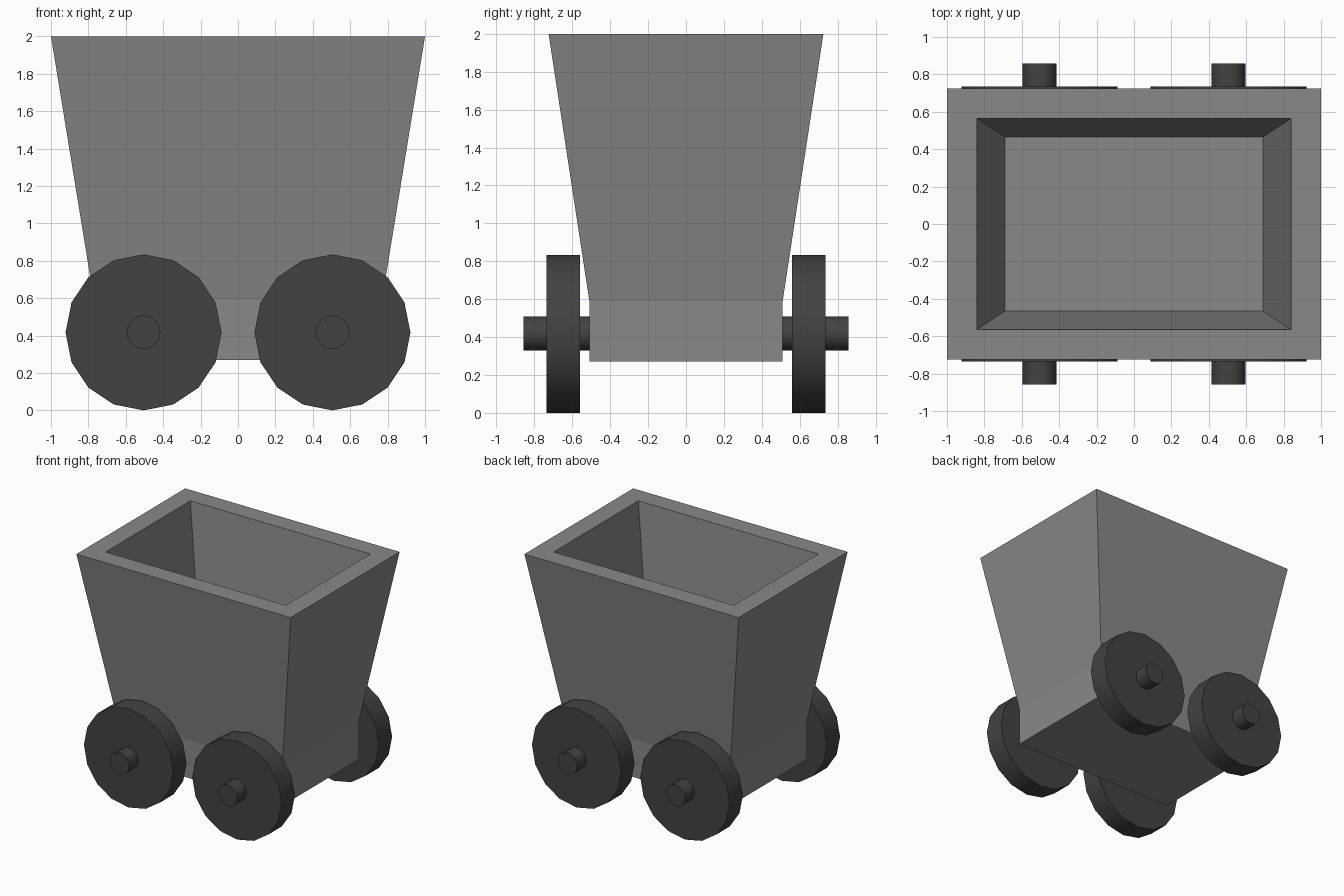
import bpy, bmesh, math
from mathutils import Matrix

if "Cube" in bpy.data.objects:
    bpy.data.objects.remove(bpy.data.objects["Cube"])


def material(name, v):
    m = bpy.data.materials.new(name)
    m.diffuse_color = (v, v, v, 1)
    m.use_nodes = True
    m.node_tree.nodes["Principled BSDF"].inputs["Base Color"].default_value = m.diffuse_color
    return m


GREY = material("cart grey", 0.25)
DARK = material("wheel dark grey", 0.055)


def finish(name, bm, mat):
    bmesh.ops.recalc_face_normals(bm, faces=bm.faces)
    me = bpy.data.meshes.new(name)
    bm.to_mesh(me)
    bm.free()
    me.materials.append(mat)
    ob = bpy.data.objects.new(name, me)
    bpy.context.collection.objects.link(ob)
    return ob


def cylinder(name, x, y, z, r, length, sides):
    """Cylinder lying along y, with one vertex at the top."""
    bm = bmesh.new()
    bmesh.ops.create_cone(bm, cap_ends=True, segments=sides, radius1=r, radius2=r, depth=length,
                          matrix=Matrix.Translation((x, y, z)) @ Matrix.Rotation(math.pi / 2, 4, 'X'))
    ob = finish(name, bm, DARK)
    bpy.ops.object.select_all(action='DESELECT')
    ob.select_set(True)
    bpy.context.view_layer.objects.active = ob
    bpy.ops.object.shade_smooth_by_angle(angle=math.radians(35))


# Cart body: rectangular rings (half x, half y, z) from the underside, over the rim, to the inner floor
rings = [(0.77, 0.51, 0.27), (0.77, 0.51, 0.59), (1.0, 0.725, 2.0),
         (0.84, 0.565, 2.0), (0.69, 0.465, 0.95)]
bm = bmesh.new()
loops = [[bm.verts.new((sx * hx, sy * hy, z)) for sx, sy in ((-1, -1), (1, -1), (1, 1), (-1, 1))]
         for hx, hy, z in rings]
for a, b in zip(loops, loops[1:]):
    for i in range(4):
        j = (i + 1) % 4
        bm.faces.new((a[i], a[j], b[j], b[i]))
bm.faces.new(loops[0])
bm.faces.new(loops[-1])
finish("cart_body", bm, GREY)

# Axles and wheels
for sx, end in ((-1, "left"), (1, "right")):
    cylinder(f"axle_{end}", sx * 0.505, 0, 0.418, 0.09, 1.715, 16)
    for sy, side in ((-1, "front"), (1, "back")):
        cylinder(f"wheel_{side}_{end}", sx * 0.505, sy * 0.648, 0.417, 0.417, 0.176, 16)
